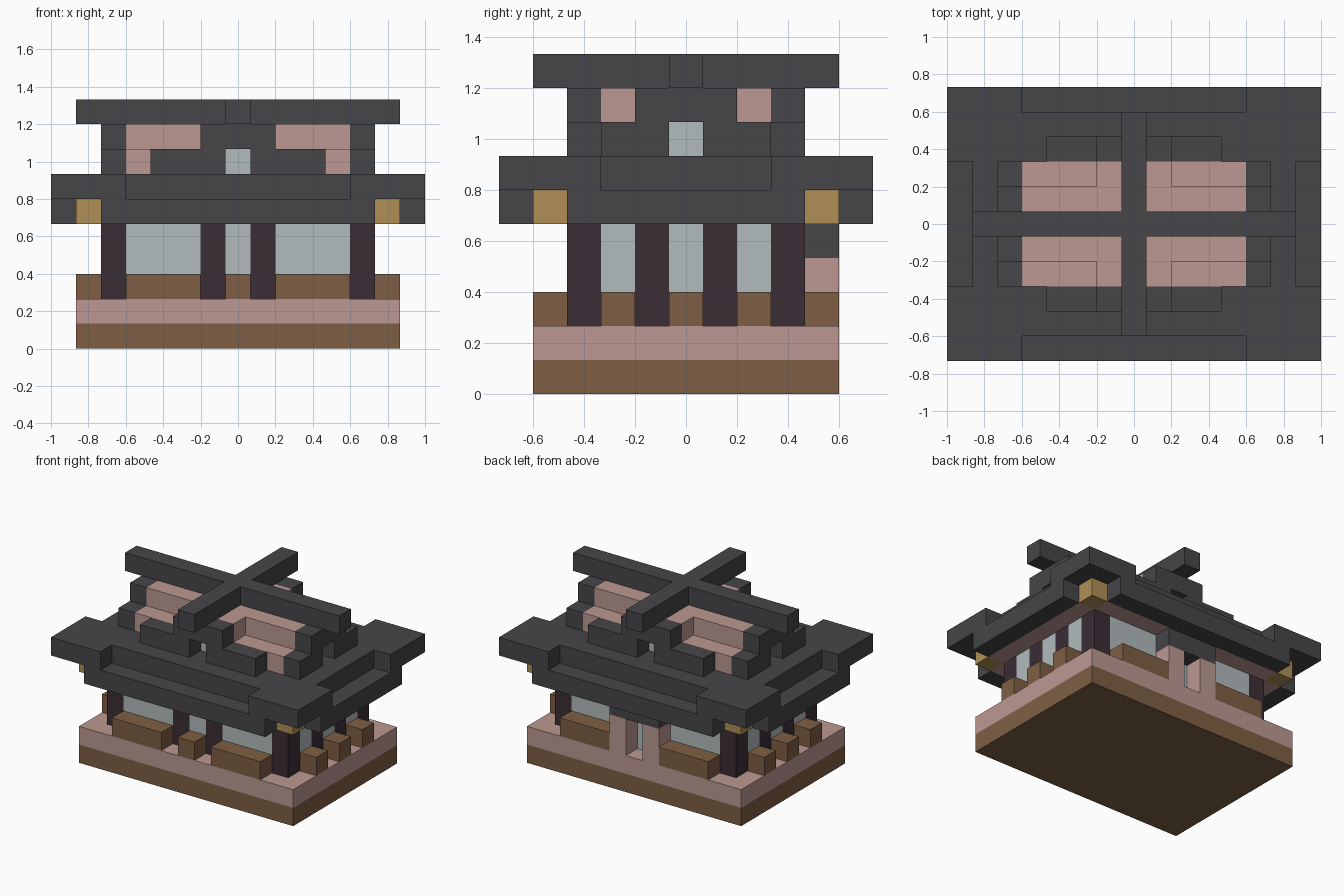
import bpy
import bmesh
from mathutils import Matrix, Vector

cube = bpy.data.objects.get("Cube")
if cube:
    bpy.data.objects.remove(cube, do_unlink=True)

U = 2 / 15  # one block


def linear(c):
    c /= 255
    return c / 12.92 if c <= 0.04045 else ((c + 0.055) / 1.055) ** 2.4


def material(name, *rgb):
    m = bpy.data.materials.new(name)
    m.use_nodes = True
    color = [linear(c) for c in rgb] + [1]
    m.diffuse_color = color
    m.node_tree.nodes["Principled BSDF"].inputs["Base Color"].default_value = color
    return m


WOOD = material("brown_wood", 126, 95, 68)
PLASTER = material("pink_plaster", 188, 153, 146)
GLASS = material("pale_glass", 178, 187, 188)
TILE = material("charcoal_tile", 70, 69, 73)
POST = material("dark_timber", 60, 45, 54)
GOLD = material("gold", 176, 144, 86)


def blocks(name, mat, boxes, mirror=""):
    """One object from (x range, y range, z range) boxes in block units, mirrored on the given axes."""
    bm = bmesh.new()
    for sx in ((1, -1) if "x" in mirror else (1,)):
        for sy in ((1, -1) if "y" in mirror else (1,)):
            for (x0, x1), (y0, y1), (z0, z1) in boxes:
                centre = Vector((sx * (x0 + x1), sy * (y0 + y1), z0 + z1)) * U / 2
                size = Vector((x1 - x0, y1 - y0, z1 - z0)) * U
                bmesh.ops.create_cube(bm, size=1, matrix=Matrix.Translation(centre) @ Matrix.Diagonal(size.to_4d()))
    mesh = bpy.data.meshes.new(name)
    bm.to_mesh(mesh)
    bm.free()
    mesh.materials.append(mat)
    ob = bpy.data.objects.new(name, mesh)
    bpy.context.collection.objects.link(ob)
    return ob


def mid(h):
    return (-h, h)


# Platform
blocks("foundation", WOOD, [(mid(6.5), mid(4.5), (0, 1))])
blocks("floor", PLASTER, [(mid(6.5), mid(4.5), (1, 2))])

# Hall walls: posts with glass between them
WALL = (2, 5)
blocks("long_side_posts", POST, [(x, (2.5, 3.5), WALL) for x in ((0.5, 1.5), (4.5, 5.5))], "xy")
blocks("short_side_posts", POST, [((4.5, 5.5), (0.5, 1.5), WALL)], "xy")
blocks("wide_windows", GLASS, [((1.5, 4.5), (2.5, 3.5), WALL)], "xy")
blocks("centre_windows", GLASS, [(mid(0.5), (2.5, 3.5), WALL)], "y")
blocks("short_side_windows", GLASS, [((4.5, 5.5), y, WALL) for y in ((1.5, 2.5), mid(0.5), (-2.5, -1.5))], "x")

# Low planters around the walls
LOW = (2, 3)
blocks("wide_planters", WOOD, [((1.5, 4.5), (3.5, 4.5), LOW)], "xy")
blocks("front_planter", WOOD, [(mid(0.5), (-4.5, -3.5), LOW)])
blocks("short_side_planters", WOOD, [((5.5, 6.5), y, LOW) for y in ((1.5, 2.5), mid(0.5), (-2.5, -1.5))], "x")

# Rear doorway
blocks("door_jambs", PLASTER, [((0.5, 1.5), (3.5, 4.5), (2, 4))], "x")
blocks("door_lintel", TILE, [(mid(1.5), (3.5, 4.5), (4, 5))])

# Lower roof: ceiling, hanging rim, corner ornaments, raised corners
RIM = (5, 6)
blocks("ceiling", PLASTER, [(mid(5.5), mid(4.5), RIM), ((5.5, 6.5), mid(3.5), RIM), ((-6.5, -5.5), mid(3.5), RIM)])
blocks("long_eaves", TILE, [(mid(5.5), (4.5, 5.5), RIM)], "y")
blocks("short_eaves", TILE, [((6.5, 7.5), mid(3.5), RIM)], "x")
blocks("corner_ornaments", GOLD, [((5.5, 6.5), (3.5, 4.5), RIM)], "xy")
DECK = (6, 7)
blocks("roof_deck", TILE, [(mid(6.5), mid(4.5), DECK)])
blocks("roof_corners", TILE, [((4.5, 7.5), (4.5, 5.5), DECK), ((6.5, 7.5), (2.5, 4.5), DECK)], "xy")

# Upper storey
LOWER, UPPER = (7, 8), (8, 9)
blocks("attic_body", PLASTER, [(mid(3.5), mid(1.5), LOWER), (mid(4.5), mid(1.5), UPPER), (mid(1.5), mid(2.5), UPPER)])
blocks("attic_corners", PLASTER, [((0.5, 4.5), (1.5, 2.5), LOWER), ((3.5, 4.5), (0.5, 1.5), LOWER)], "xy")
blocks("attic_long_windows", GLASS, [(mid(0.5), (1.5, 2.5), LOWER)], "y")
blocks("attic_short_windows", GLASS, [((3.5, 4.5), mid(0.5), LOWER)], "x")

# Stepped gables with a window opening in each
blocks("long_gable_bases", TILE, [((0.5, 3.5), (2.5, 3.5), LOWER)], "xy")
blocks("long_gable_tops", TILE, [(mid(1.5), (2.5, 3.5), UPPER)], "y")
blocks("short_gable_bases", TILE, [((4.5, 5.5), (0.5, 2.5), LOWER)], "xy")
blocks("short_gable_tops", TILE, [((4.5, 5.5), mid(1.5), UPPER)], "x")

# Crossed ridge beams
RIDGE = (9, 10)
blocks("long_ridge", TILE, [(mid(6.5), mid(0.5), RIDGE)])
blocks("cross_ridge", TILE, [(mid(0.5), (0.5, 4.5), RIDGE)], "y")
